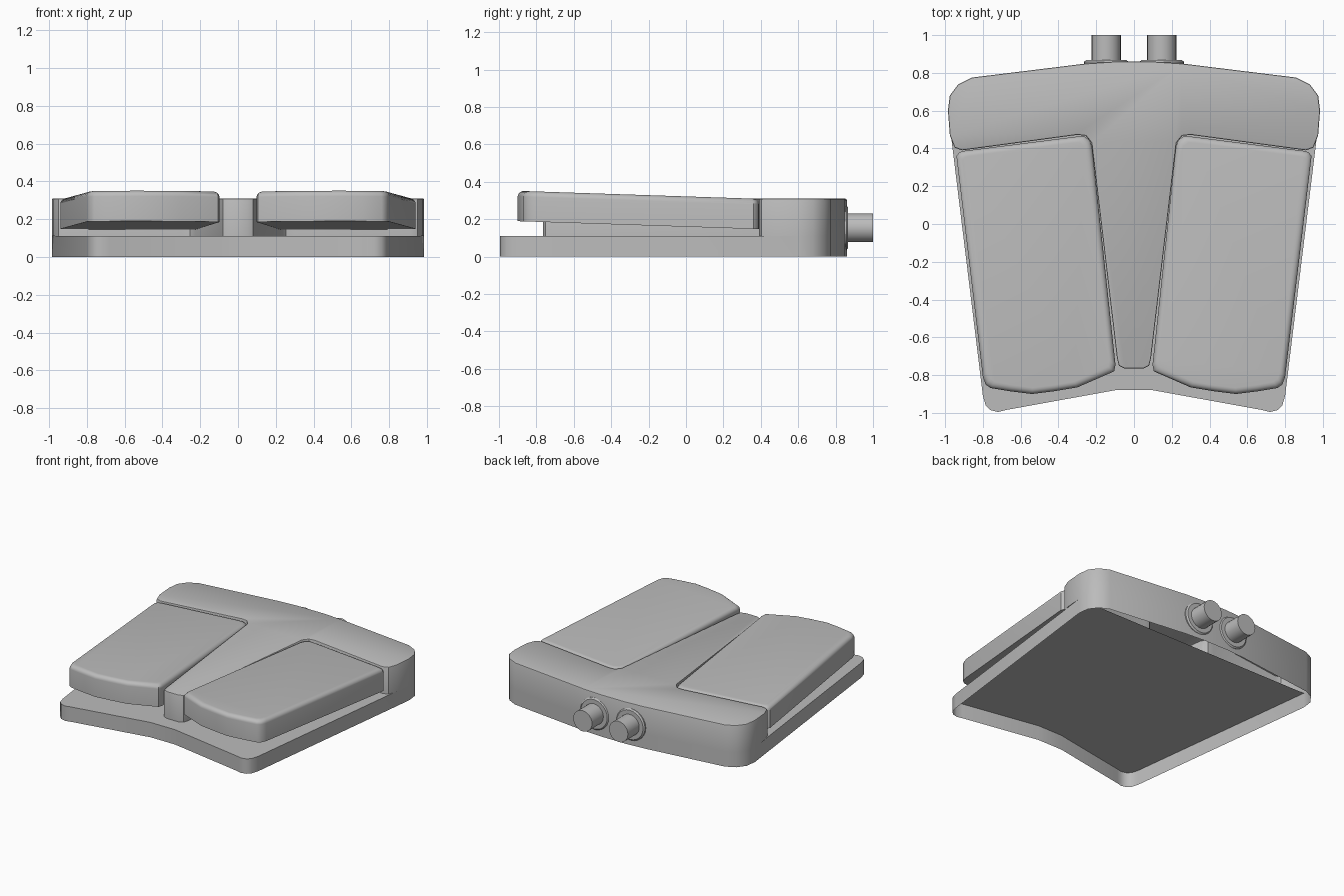
import bpy, bmesh, math
from mathutils import Vector, Matrix

if "Cube" in bpy.data.objects:
    bpy.data.objects.remove(bpy.data.objects["Cube"], do_unlink=True)

grey = bpy.data.materials.new("plain grey")
grey.use_nodes = True
colour = (0.5, 0.5, 0.5, 1)
grey.diffuse_color = colour
grey.node_tree.nodes["Principled BSDF"].inputs["Base Color"].default_value = colour


def finish(bm, name, angle=35):
    """Turn a bmesh into a smooth-shaded object with sharp corners kept."""
    mesh = bpy.data.meshes.new(name)
    bm.to_mesh(mesh)
    bm.free()
    mesh.materials.append(grey)
    obj = bpy.data.objects.new(name, mesh)
    bpy.context.collection.objects.link(obj)
    bpy.ops.object.select_all(action='DESELECT')
    obj.select_set(True)
    bpy.context.view_layer.objects.active = obj
    bpy.ops.object.shade_smooth_by_angle(angle=math.radians(angle))
    return obj


def mirrored(half):
    """Close a right-hand half outline across x = 0."""
    return half + [(-x, y) for x, y in reversed(half)]


def bridge(bm, low, high):
    n = len(low)
    for i in range(n):
        j = (i + 1) % n
        bm.faces.new((low[i], low[j], high[j], high[i]))


# Housing: thin shell, open underneath, with a raised T between two pockets
FLOOR, TOP = 0.11, 0.31
back = [(0.1, 0.86), (0.25, 0.85), (0.86, 0.775), (0.93, 0.74),
        (0.975, 0.68), (0.985, 0.6)]
pocket = [(0.975, 0.47), (0.95, 0.405), (0.91, 0.39), (0.30, 0.472),
          (0.255, 0.467), (0.225, 0.43), (0.09, -0.71), (0.08, -0.75), (0.05, -0.765)]
front = [(0.80, -0.91), (0.785, -0.96), (0.76, -0.985), (0.72, -0.995),
         (0.68, -0.985), (0.10, -0.88)]

bm = bmesh.new()


def ring(outline, z):
    return [bm.verts.new((x, y, z)) for x, y in outline]


base = mirrored(back + front)
tee = mirrored(back + pocket)
bridge(bm, ring(base, 0), ring(base, FLOOR))
cap_ring = ring(tee, TOP)
bridge(bm, ring(tee, FLOOR), cap_ring)
cap = bm.faces.new(cap_ring)
edge = mirrored(back[-1:] + front)
bm.faces.new(ring(edge + mirrored(pocket)[::-1], FLOOR))
bmesh.ops.remove_doubles(bm, verts=bm.verts, dist=0.0001)
bmesh.ops.recalc_face_normals(bm, faces=bm.faces)
if cap.normal.z < 0:
    bmesh.ops.reverse_faces(bm, faces=bm.faces)
bmesh.ops.bevel(bm, geom=list(cap.edges), offset=0.008, segments=2,
                profile=0.5, affect='EDGES')
finish(bm, "housing")

# Pedals: tilted slabs with a bowed front and rounded top edge
pedal = [(0.94, 0.36), (0.925, 0.38), (0.90, 0.387), (0.31, 0.462), (0.265, 0.465),
         (0.235, 0.445), (0.222, 0.41), (0.098, -0.745), (0.105, -0.78), (0.30, -0.865),
         (0.42, -0.885), (0.54, -0.9), (0.66, -0.885), (0.76, -0.868),
         (0.785, -0.85), (0.80, -0.81)]
CENTRE, LEAN, ROUND = Vector((0.52, -0.21)), math.radians(-6.8), 0.03


def inset(point, d):
    """Shrink the outline by about d along the pedal's own axes."""
    turn = Matrix.Rotation(LEAN, 2)
    v = turn.inverted() @ (Vector(point) - CENTRE)
    v = Vector((v.x * (1 - d / 0.355), v.y * (1 - d / 0.64)))
    return CENTRE + turn @ v


for side, sign in (("left", 1), ("right", -1)):
    bm = bmesh.new()
    levels = [(0, 0.188)]
    for k in range(6):
        a = math.pi / 2 * k / 5
        levels.append((ROUND * (1 - math.cos(a)), 0.35 - ROUND * (1 - math.sin(a))))
    rings = []
    for d, z in levels:
        pts = [inset(p, d) for p in pedal]
        rings.append([bm.verts.new((sign * p.x, p.y, z - 0.033 * (p.y + 0.85)))
                      for p in pts])
    for low, high in zip(rings, rings[1:]):
        bridge(bm, low, high)
    bm.faces.new(rings[0])
    bm.faces.new(rings[-1])
    bmesh.ops.recalc_face_normals(bm, faces=bm.faces)
    finish(bm, side + "_pedal", 40)

# Cable sockets at the back: chamfered collar and round plug
for side, sign in (("left", 1), ("right", -1)):
    bm = bmesh.new()
    profile = [(0.118, 0.84), (0.118, 0.858), (0.108, 0.867),
               (0.077, 0.867), (0.077, 1.0)]
    rings = []
    for r, y in profile:
        rings.append([bm.verts.new((sign * 0.147 + r * math.cos(t), y,
                                    0.154 + r * math.sin(t)))
                      for t in (2 * math.pi * i / 24 for i in range(24))])
    for low, high in zip(rings, rings[1:]):
        bridge(bm, low, high)
    bm.faces.new(rings[-1])
    bmesh.ops.recalc_face_normals(bm, faces=bm.faces)
    finish(bm, side + "_cable_socket")
